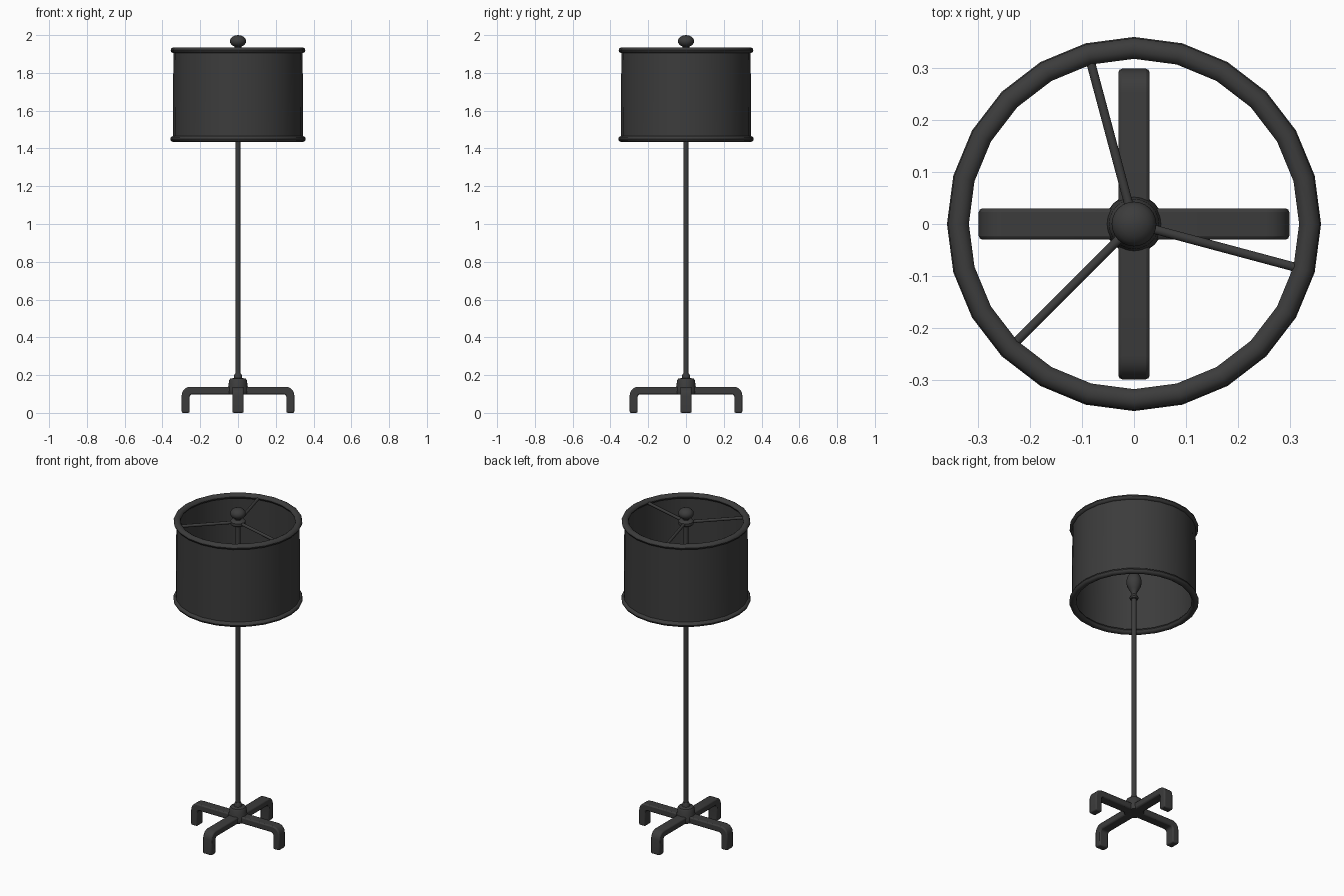
import bpy, bmesh, math
from mathutils import Vector

if "Cube" in bpy.data.objects:
    bpy.data.objects.remove(bpy.data.objects["Cube"])

mat = bpy.data.materials.new("dark_metal")
mat.diffuse_color = (0.045, 0.045, 0.045, 1)
mat.use_nodes = True
mat.node_tree.nodes["Principled BSDF"].inputs["Base Color"].default_value = mat.diffuse_color


def finish(name, bm, angle=40):
    bmesh.ops.remove_doubles(bm, verts=bm.verts, dist=1e-5)
    bmesh.ops.recalc_face_normals(bm, faces=bm.faces)
    me = bpy.data.meshes.new(name)
    bm.to_mesh(me)
    bm.free()
    ob = bpy.data.objects.new(name, me)
    bpy.context.collection.objects.link(ob)
    me.materials.append(mat)
    bpy.ops.object.select_all(action='DESELECT')
    ob.select_set(True)
    bpy.context.view_layer.objects.active = ob
    bpy.ops.object.shade_smooth_by_angle(angle=math.radians(angle))
    return ob


def lathe(name, profile, steps=24, closed=False):
    bm = bmesh.new()
    vs = [bm.verts.new((r, 0, z)) for r, z in profile]
    es = [bm.edges.new(p) for p in zip(vs, vs[1:])]
    if closed:
        es.append(bm.edges.new((vs[-1], vs[0])))
    bmesh.ops.spin(bm, geom=vs + es, cent=(0, 0, 0), axis=(0, 0, 1),
                   angle=math.tau, steps=steps, use_duplicate=False)
    return finish(name, bm)


def ellipse(r, z, a, b, n=10):
    return [(r + a * math.cos(math.tau * i / n), z + b * math.sin(math.tau * i / n))
            for i in range(n)]


def half_ball(z, a, b, n=10):
    return [(a * math.sin(math.pi * i / n), z - b * math.cos(math.pi * i / n))
            for i in range(n + 1)]


def rod(name, p, q, r, sides=10):
    p, q = Vector(p), Vector(q)
    bm = bmesh.new()
    bmesh.ops.create_cone(bm, cap_ends=True, segments=sides, radius1=r, radius2=r,
                          depth=(q - p).length)
    rot = (q - p).to_track_quat('Z', 'Y').to_matrix()
    bmesh.ops.rotate(bm, verts=bm.verts, matrix=rot)
    bmesh.ops.translate(bm, verts=bm.verts, vec=(p + q) / 2)
    return finish(name, bm)


# Drum shade with rolled rims
lathe("shade", [(0.345, 1.45), (0.342, 1.92), (0.334, 1.92), (0.337, 1.45)], closed=True)
lathe("shade_top_rim", ellipse(0.337, 1.92, 0.020, 0.016), closed=True)
lathe("shade_bottom_rim", ellipse(0.339, 1.45, 0.020, 0.016), closed=True)

# Three spokes holding the shade
for i, deg in enumerate((105, 225, 345)):
    c, s = math.cos(math.radians(deg)), math.sin(math.radians(deg))
    rod(f"spoke_{i + 1}", (0.02 * c, 0.02 * s, 1.915), (0.33 * c, 0.33 * s, 1.915), 0.009)

# Hub and finial
lathe("spoke_hub", [(0, 1.90), (0.036, 1.90), (0.042, 1.906), (0.042, 1.922),
                    (0.036, 1.928), (0.018, 1.932), (0.018, 1.95), (0, 1.95)])
lathe("finial", half_ball(1.968, 0.043, 0.032))

# Pole, and turned spindle inside the shade
rod("pole", (0, 0, 0.14), (0, 0, 1.48), 0.0135, 16)
lathe("spindle", [(0, 1.462), (0.022, 1.464), (0.026, 1.472), (0.022, 1.482), (0.014, 1.492),
                  (0.016, 1.508), (0.028, 1.525), (0.039, 1.55), (0.043, 1.575),
                  (0.038, 1.60), (0.026, 1.622), (0.016, 1.64), (0.013, 1.66),
                  (0.013, 1.91), (0, 1.91)])

# Base collar
lathe("base_collar", [(0, 0.098), (0.052, 0.098), (0.056, 0.104), (0.055, 0.125), (0.05, 0.145),
                      (0.048, 0.17), (0.042, 0.181), (0.022, 0.185), (0.02, 0.20),
                      (0.016, 0.208), (0, 0.208)])


# Two crossed arch-shaped feet bars
def arc(cx, cz, r, n=5):
    return [(cx + r * math.cos(math.pi / 2 * i / n), cz + r * math.sin(math.pi / 2 * i / n))
            for i in range(n + 1)]


right = [(0.256, 0)] + [(0.298, 0)] + arc(0.253, 0.093, 0.045)
inner = arc(0.241, 0.083, 0.015)
outline = right + [(-x, z) for x, z in reversed(right)] \
    + [(-x, z) for x, z in inner] + inner[::-1]
for name, turn in (("feet_bar_side", 0), ("feet_bar_front_back", math.pi / 2)):
    bm = bmesh.new()
    face = bm.faces.new([bm.verts.new((x, -0.03, z)) for x, z in outline])
    ext = bmesh.ops.extrude_face_region(bm, geom=[face])
    bmesh.ops.translate(bm, vec=(0, 0.06, 0),
                        verts=[g for g in ext["geom"] if isinstance(g, bmesh.types.BMVert)])
    ob = finish(name, bm)
    ob.rotation_euler.z = turn
    bev = ob.modifiers.new("soft_edges", 'BEVEL')
    bev.width = 0.007
    bev.segments = 2
    bev.limit_method = 'ANGLE'
    bev.angle_limit = math.radians(50)
